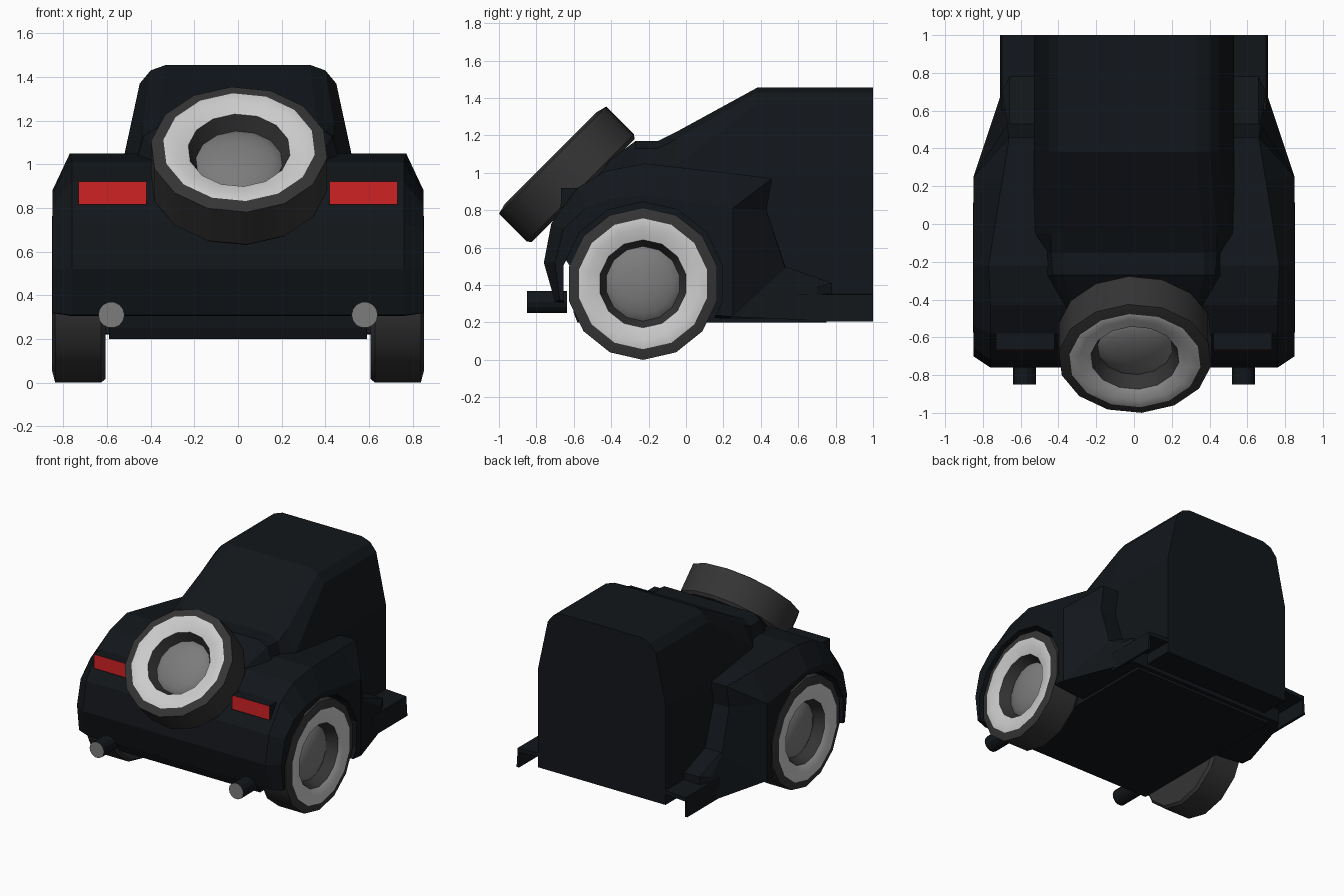
import bpy, bmesh
from math import sin, cos, pi, radians

if "Cube" in bpy.data.objects:
    bpy.data.objects.remove(bpy.data.objects["Cube"])


def mat(name, r, g, b):
    m = bpy.data.materials.new(name)
    m.diffuse_color = (r, g, b, 1)
    m.use_nodes = True
    m.node_tree.nodes["Principled BSDF"].inputs["Base Color"].default_value = m.diffuse_color
    return m


PAINT = mat("dark_paint", 0.006, 0.008, 0.0105)
RUBBER = mat("rubber", 0.035, 0.035, 0.035)
WHITE = mat("whitewall", 0.62, 0.62, 0.62)
METAL = mat("metal", 0.2, 0.2, 0.2)
RED = mat("red_lens", 0.62, 0.016, 0.018)


def finish(name, bm, mats=(PAINT,), smooth=False):
    bmesh.ops.remove_doubles(bm, verts=bm.verts, dist=1e-5)
    bmesh.ops.recalc_face_normals(bm, faces=bm.faces)
    me = bpy.data.meshes.new(name)
    bm.to_mesh(me)
    bm.free()
    for m in mats:
        me.materials.append(m)
    ob = bpy.data.objects.new(name, me)
    bpy.context.collection.objects.link(ob)
    if smooth:
        bpy.ops.object.select_all(action='DESELECT')
        ob.select_set(True)
        bpy.context.view_layer.objects.active = ob
        bpy.ops.object.shade_smooth_by_angle(angle=radians(30))
    return ob


def bridge(bm, loops):
    """Join closed loops of equal length; returns the vertex rows."""
    rows = [[bm.verts.new(p) for p in loop] for loop in loops]
    for a, b in zip(rows, rows[1:]):
        for i in range(len(a)):
            j = (i + 1) % len(a)
            bm.faces.new((a[i], a[j], b[j], b[i]))
    return rows


def loft(name, loops, **kw):
    bm = bmesh.new()
    rows = bridge(bm, loops)
    bm.faces.new(rows[0])
    bm.faces.new(rows[-1])
    return finish(name, bm, **kw)


def circle(r, n, fn):
    return [fn(r * cos(2 * pi * i / n), r * sin(2 * pi * i / n)) for i in range(n)]


def flip(loop):
    return [(-x, y, z) for x, y, z in loop]


# Cabin and trunk lid: half sections (x, z) along y
sections = [
    (1.00, [(.53, .25), (.53, 1.0), (.45, 1.37), (.40, 1.43), (.33, 1.455)]),
    (0.38, [(.53, .25), (.53, 1.0), (.45, 1.37), (.40, 1.43), (.33, 1.455)]),
    (-.05, [(.53, .25), (.53, 1.0), (.52, 1.04), (.44, 1.18), (.36, 1.22)]),
    (-.15, [(.47, .25), (.47, 1.0), (.46, 1.03), (.44, 1.13), (.37, 1.17)]),
    (-.27, [(.46, .25), (.46, 1.0), (.46, 1.03), (.43, 1.13), (.37, 1.17)]),
    (-.43, [(.38, .50), (.38, .90), (.38, .97), (.36, 1.02), (.33, 1.05)]),
    (-.62, [(.33, .60), (.33, .70), (.33, .75), (.32, .82), (.30, .86)]),
]
loft("cabin", [[(x, y, z) for x, z in s] + [(-x, y, z) for x, z in reversed(s)]
               for y, s in sections])

# Rear fenders and tail: ridge loop and outer loop, mirrored and bridged
ridge = [(.76, -.70, .31), (.76, -.76, .52), (.76, -.72, .73), (.76, -.58, .92),
         (.76, -.43, 1.01), (.77, -.22, 1.05), (.70, .22, 1.0), (.66, .46, .97),
         (.66, .43, .80), (.66, .53, .50), (.66, .78, .41), (.66, .78, .22), (.66, .2, .22)]
outer = [(.85, -.675, .32), (.85, -.70, .52), (.85, -.655, .70), (.85, -.54, .81),
         (.85, -.41, .86), (.85, -.23, .88), (.85, .25, .81), (.66, .46, .97),
         (.66, .43, .80), (.67, .53, .49), (.70, .70, .39), (.70, .70, .21), (.85, .25, .23)]
bm = bmesh.new()
rows = bridge(bm, [flip(outer), flip(ridge), ridge, outer])
for r in (rows[0], rows[-1]):
    bm.faces.new(r[:7] + [r[12]])
    bm.faces.new((r[6], r[7], r[8]))
    bm.faces.new((r[6], r[8], r[9], r[12]))
    bm.faces.new((r[9], r[10], r[11], r[12]))
fenders = finish("rear_fenders", bm)

# Wheel arch cut
arch = loft("arch_cutter", [circle(.435, 14, lambda a, b, x=x: (x, b - .23, .41 - a))
                            for x in (-1, 1)])
arch.hide_render = True
arch.hide_set(True)
cut = fenders.modifiers.new("wheel_arches", 'BOOLEAN')
cut.object = arch
cut.operation = 'DIFFERENCE'
cut.solver = 'EXACT'


def prism(name, profile, x0, x1, **kw):
    return loft(name, [[(x, y, z) for y, z in profile] for x in (x0, x1)], **kw)


# Floor and wheel-well box between the wheels
prism("floor", [(-.60, .25), (-.58, .2), (.75, .2), (.75, .3), (.2, .8), (-.4, .88),
                (-.56, .75), (-.66, .56), (-.62, .5)], -.59, .59)


# Wheel: lathed profile (radius, offset along axle, material of the band that follows)
def wheel(name, loc, rot):
    profile = [(.0, -.12, 0), (.39, -.12, 0), (.407, -.10, 0), (.407, .11, 0),
               (.35, .125, 1), (.30, .125, 1), (.235, .105, 0), (.20, .03, 2),
               (.195, .035, 2), (.16, .055, 2), (.09, .072, 2), (.0, .078, 2)]
    bm = bmesh.new()
    n = 14
    bridge(bm, [circle(r, n, lambda a, b, w=w: (a, b, w)) for r, w, _ in profile])
    bm.faces.ensure_lookup_table()
    for i, f in enumerate(bm.faces):
        f.material_index = profile[i // n][2]
    bmesh.ops.dissolve_degenerate(bm, dist=1e-5, edges=bm.edges)
    ob = finish(name, bm, (RUBBER, WHITE, METAL), smooth=True)
    ob.rotation_mode = 'ZYX'  # spin about the axle first, then tilt
    ob.location, ob.rotation_euler = loc, rot
    return ob


wheel("right_wheel", (.727, -.23, .407), (0, pi / 2, 0))
wheel("left_wheel", (-.727, -.23, .407), (0, -pi / 2, 0))
wheel("spare_wheel", (.005, -.635, .99), (pi / 4, 0, radians(95)))

for side, s in (("right", 1), ("left", -1)):
    # Running board with a turned-down lip
    board = [(.5, .36), (.70, .35), (.71, .205), (.69, .205), (.69, .32), (.5, .33)]
    loft(side + "_running_board", [[(s * x, y, z) for x, z in board] for y in (.6, 1)])

    # Tail light: painted housing with a red front face
    light = prism(side + "_tail_light", [(-.67, .815), (-.668, .92), (-.57, .92), (-.6, .815)],
                  s * .42, s * .73, mats=(PAINT, RED))
    # Exhaust pipe with a bright end
    pipe = loft(side + "_exhaust",
                [circle(.06, 14, lambda a, b, y=y: (s * .58 + a, y, .31 + b)) for y in (-.85, -.635)],
                mats=(PAINT, METAL))
    for ob in (light, pipe):
        for f in ob.data.polygons:
            f.material_index = int(f.normal.y < -.9)
